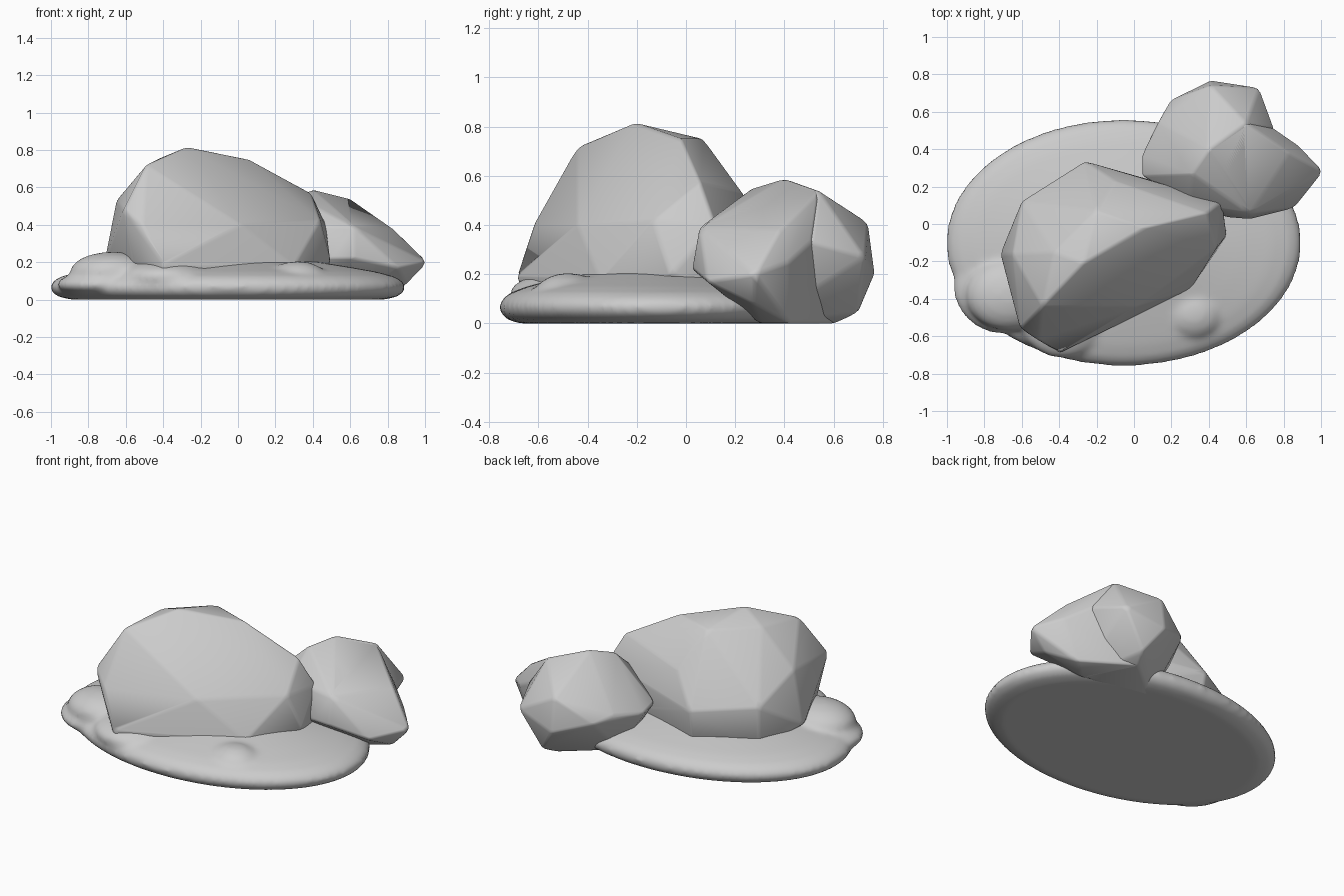
import bpy, bmesh, math
from mathutils import Vector

if "Cube" in bpy.data.objects:
    bpy.data.objects.remove(bpy.data.objects["Cube"], do_unlink=True)

stone = bpy.data.materials.new("stone_grey")
stone.use_nodes = True
GREY = (0.6, 0.6, 0.6, 1)
stone.diffuse_color = GREY
stone.node_tree.nodes["Principled BSDF"].inputs["Base Color"].default_value = GREY


def finish(bm, name):
    bmesh.ops.recalc_face_normals(bm, faces=bm.faces)
    mesh = bpy.data.meshes.new(name)
    bm.to_mesh(mesh)
    bm.free()
    mesh.materials.append(stone)
    mesh.shade_smooth()
    obj = bpy.data.objects.new(name, mesh)
    bpy.context.collection.objects.link(obj)
    return obj


def rock(name, points):
    """Faceted boulder: convex hull of its corners with softened edges."""
    bm = bmesh.new()
    for p in points:
        bm.verts.new(p)
    hull = bmesh.ops.convex_hull(bm, input=bm.verts)
    inside = {g for g in hull["geom_interior"] + hull["geom_unused"]
              if isinstance(g, bmesh.types.BMVert)}
    bmesh.ops.delete(bm, geom=list(inside), context="VERTS")
    obj = finish(bm, name)
    bevel = obj.modifiers.new("soft_edges", "BEVEL")
    bevel.width = 0.014
    bevel.segments = 2
    bevel.limit_method = "ANGLE"
    bevel.angle_limit = math.radians(8)
    return obj


# Ground mound: an oval lathe with a rounded rim
CENTRE = Vector((-0.055, -0.1, 0))
RADII = (0.952, 0.66)
PROFILE = [(0.88, 0), (0.95, 0.015), (0.99, 0.04), (1, 0.07), (0.98, 0.1),
           (0.93, 0.125), (0.83, 0.15), (0.68, 0.175), (0.45, 0.21)]
SIDES = 64
bm = bmesh.new()
rings = []
for r, z in PROFILE:
    ring = []
    for i in range(SIDES):
        a = math.tau * i / SIDES
        offset = Vector((RADII[0] * r * math.cos(a), RADII[1] * r * math.sin(a), z))
        ring.append(bm.verts.new(CENTRE + offset))
    rings.append(ring)
for low, high in zip(rings, rings[1:]):
    for i in range(SIDES):
        j = (i + 1) % SIDES
        bm.faces.new((low[i], low[j], high[j], high[i]))
bm.faces.new(rings[0][::-1])
bm.faces.new(rings[-1])

# Soft swellings: side pebble, its pad, front pebble, and the boulder's foot
for centre, size in [((-0.67, -0.38, 0.145), (0.23, 0.19, 0.11)),
                     ((-0.7, -0.33, 0.08), (0.27, 0.26, 0.075)),
                     ((0.32, -0.48, 0.11), (0.16, 0.14, 0.095)),
                     ((-0.38, -0.42, 0.12), (0.27, 0.3, 0.1))]:
    ball = bmesh.ops.create_uvsphere(bm, u_segments=24, v_segments=16, radius=1)
    for v in ball["verts"]:
        v.co = Vector(centre) + Vector(a * b for a, b in zip(v.co, size))
mound = finish(bm, "ground_mound")
remesh = mound.modifiers.new("merge", "REMESH")
remesh.mode = "VOXEL"
remesh.voxel_size = 0.018
remesh.use_smooth_shade = True
smooth = mound.modifiers.new("soften", "SMOOTH")
smooth.iterations = 9

# Large boulder, its foot sunk into the mound
rock("large_boulder", [
    (-0.27, -0.21, 0.817), (-0.2, 0.07, 0.75), (0.06, -0.02, 0.75), (-0.49, -0.44, 0.72),
    (-0.43, -0.15, 0.75), (-0.65, -0.16, 0.53), (-0.61, -0.56, 0.48), (-0.51, -0.62, 0.4),
    (0.02, -0.44, 0.4), (0.39, 0.06, 0.57), (0.44, -0.13, 0.42), (0.47, 0.12, 0.4),
    (-0.1, 0.23, 0.53), (-0.26, 0.335, 0.35), (-0.6, 0.12, 0.38), (-0.715, -0.16, 0.2),
    (-0.4, -0.69, 0.19), (0.3, -0.35, 0.18), (0.495, -0.06, 0.2), (0.46, 0.13, 0.12),
    (-0.59, 0.11, 0.12), (-0.25, 0.3, 0.12), (-0.55, -0.5, 0.12), (-0.39, -0.66, 0.1),
    (0.3, -0.34, 0.1)])

# Small boulder: a back lump and a side shoulder that share their front corners
SHARED = [
    (0.4, 0.4, 0.59), (0.31, 0.27, 0.55), (0.6, 0.54, 0.54), (0.3, 0.1, 0.4),
    (0.62, 0.055, 0.39), (0.04, 0.26, 0.3), (0.04, 0.37, 0.27), (0.5, 0.035, 0.22),
    (0.62, 0.025, 0.22), (0.75, 0.51, 0.33), (0.65, 0.3, 0), (0.2, 0.25, 0.05),
    (0.48, 0.61, 0)]
rock("small_boulder", SHARED + [
    (0.13, 0.54, 0.3), (0.19, 0.66, 0.27), (0.41, 0.74, 0.41), (0.41, 0.768, 0.2),
    (0.67, 0.728, 0.27), (0.52, 0.7, 0.04), (0.2, 0.38, 0)])
rock("boulder_shoulder", SHARED + [
    (0.83, 0.38, 0.38), (0.88, 0.42, 0.25), (1.015, 0.28, 0.2), (0.86, 0.085, 0.17),
    (0.9, 0.27, 0.08), (0.78, 0.42, 0)])
